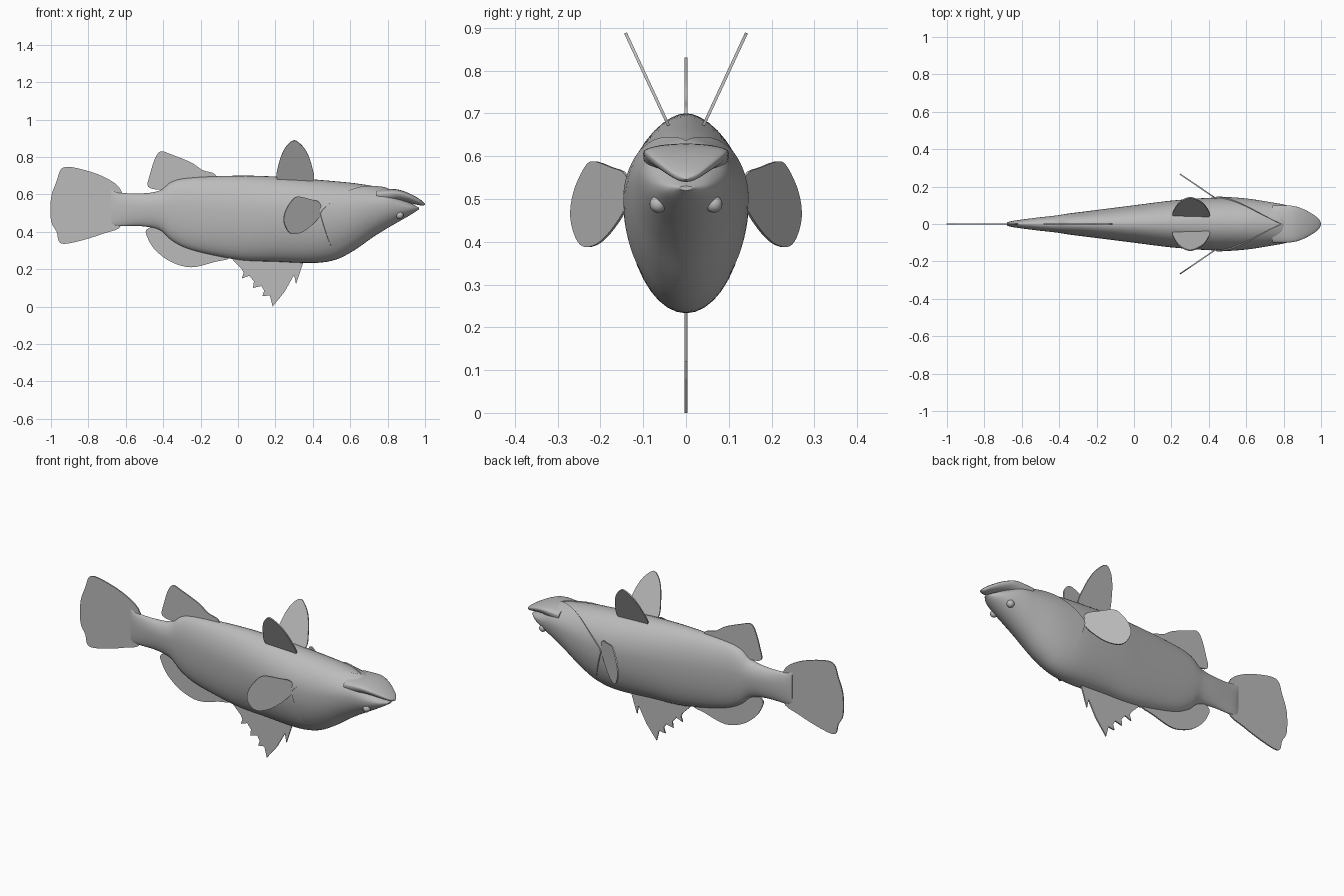
import bpy
import bmesh
from math import sin, cos, pi
from mathutils import Vector

if "Cube" in bpy.data.objects:
    bpy.data.objects.remove(bpy.data.objects["Cube"], do_unlink=True)

# One plain grey for the whole fish
grey = bpy.data.materials.new("plain grey")
grey.use_nodes = True
GREY_VALUE = (0.5, 0.5, 0.5, 1)
grey.diffuse_color = GREY_VALUE
grey.node_tree.nodes["Principled BSDF"].inputs["Base Color"].default_value = GREY_VALUE


def spline(points, steps, closed=False):
    """Catmull-Rom curve through tuples of any length."""
    count = len(points)
    result = []

    def pick(index):
        return points[index % count] if closed else points[max(0, min(count - 1, index))]

    for i in range(count if closed else count - 1):
        quad = [pick(i + k) for k in (-1, 0, 1, 2)]
        for s in range(steps):
            t = s / steps
            result.append(tuple(
                b + t / 2 * (c - a + t * (2 * a - 5 * b + 4 * c - d + t * (3 * (b - c) + d - a)))
                for a, b, c, d in zip(*quad)))
    if not closed:
        result.append(points[-1])
    return result


def make_object(name, bm, smooth=True):
    bmesh.ops.recalc_face_normals(bm, faces=bm.faces)
    mesh = bpy.data.meshes.new(name)
    bm.to_mesh(mesh)
    bm.free()
    obj = bpy.data.objects.new(name, mesh)
    bpy.context.collection.objects.link(obj)
    mesh.materials.append(grey)
    if smooth:
        bpy.ops.object.select_all(action='DESELECT')
        obj.select_set(True)
        bpy.context.view_layer.objects.active = obj
        bpy.ops.object.shade_smooth_by_angle(angle=pi / 4)
    return obj


def ring_point(station, angle, widest, scale=1.0):
    """Point on an egg-shaped section; angle 0 is the top."""
    x, top, bottom, width = station
    middle = bottom + widest * (top - bottom)
    height = (top - middle) if cos(angle) > 0 else (middle - bottom)
    return Vector((x, sin(angle) * width * scale, middle + cos(angle) * height * scale))


def bridge(bm, rows, closed):
    for a, b in zip(rows, rows[1:]):
        for j in range(len(a) if closed else len(a) - 1):
            k = (j + 1) % len(a)
            bm.faces.new((a[j], a[k], b[k], b[j]))


def loft(name, stations, widest, segments=40):
    bm = bmesh.new()
    rows = [[bm.verts.new(ring_point(s, 2 * pi * j / segments, widest)) for j in range(segments)]
            for s in stations]
    bridge(bm, rows, True)
    bm.faces.new(rows[0])
    bm.faces.new(rows[-1])
    return make_object(name, bm)


# Body: x, top, bottom, half width
WIDEST = 0.6
body_line = spline([
    (-.68, .63, .44, .008), (-.64, .61, .43, .018), (-.52, .605, .43, .034),
    (-.42, .62, .41, .045), (-.35, .67, .35, .056), (-.24, .69, .3, .07),
    (0, .7, .25, .1), (.2, .695, .24, .125), (.4, .68, .233, .14),
    (.52, .67, .25, .139), (.62, .66, .3, .132), (.72, .645, .37, .118),
    (.8, .63, .42, .104), (.87, .585, .46, .082), (.93, .55, .495, .052),
    (.968, .53, .52, .015)], 5)
loft("body", body_line, WIDEST)

# Projecting jaw over the open mouth
jaw_line = spline([
    (.74, .63, .52, .1), (.84, .628, .555, .098), (.9, .612, .555, .082),
    (.95, .588, .546, .056), (.985, .565, .54, .03), (1, .55, .545, .005)], 5)
loft("jaw", jaw_line, .75)


def station_at(x):
    for a, b in zip(body_line, body_line[1:]):
        if a[0] <= x <= b[0]:
            t = (x - a[0]) / (b[0] - a[0])
            return tuple(p + t * (q - p) for p, q in zip(a, b))
    return body_line[-1]


# Gill cover: raised shell with a V-shaped rear edge
def gill_cover():
    bm = bmesh.new()
    columns, depth, front = 60, 12, .83
    rows = []
    for i in range(columns + 1):
        angle = (2 * i / columns - 1) * pi * .8
        turn = abs(angle) / (pi / 2)
        rear = .44 + .35 * max(0, 1 - turn) ** 1.15 + .12 * max(0, turn - 1)
        fade = min(1, max(0, (1.6 - turn) * 2))
        row = [ring_point(station_at(rear - .004), angle, WIDEST, .98)]
        for k in range(depth + 1):
            u = k / depth
            lift = 1 + .04 * fade * (1 - u) - .012 * (1 - fade * (1 - u))
            row.append(ring_point(station_at(rear + u * (front - rear)), angle, WIDEST, lift))
        rows.append([bm.verts.new(p) for p in row])
    bridge(bm, rows, False)
    make_object("gill_cover", bm)


gill_cover()


# Fins: flat outlines in x and z, placed by a lean function
def fin(name, outline, lean=lambda x, z: 0, rounded=True, thickness=.007):
    points = spline(outline, 4, True) if rounded else outline
    bm = bmesh.new()
    bm.faces.new([bm.verts.new((x, lean(x, z), z)) for x, z in points])
    obj = make_object(name, bm, False)
    solid = obj.modifiers.new("thickness", 'SOLIDIFY')
    solid.thickness = thickness
    solid.offset = 0


fin("tail_fin", [
    (-.62, .61), (-.71, .69), (-.86, .74), (-.94, .74), (-.97, .67), (-1, .58),
    (-1, .46), (-.97, .4), (-.95, .34), (-.87, .345), (-.72, .39), (-.62, .44)])
fin("upper_rear_fin", [
    (-.48, .64), (-.47, .71), (-.44, .8), (-.41, .83), (-.36, .815), (-.25, .77),
    (-.19, .73), (-.13, .712), (-.13, .68), (-.3, .64), (-.4, .625)])
fin("lower_rear_fin", [
    (-.49, .41), (-.48, .36), (-.44, .3), (-.36, .24), (-.25, .21), (-.12, .24),
    (-.05, .26), (-.1, .32), (-.3, .39), (-.42, .43)])
fin("spiny_fin", [
    (-.03, .25), (.02, .2), (.03, .18), (.02, .15), (.06, .165), (.085, .135), (.08, .1),
    (.125, .11), (.14, .085), (.13, .055), (.17, .06), (.185, 0), (.25, .08),
    (.3, .17), (.31, .12), (.35, .24), (.33, .3), (.05, .3)], rounded=False)

pelvic = [(.21, .68), (.22, .77), (.25, .845), (.29, .885), (.32, .88),
          (.365, .83), (.395, .75), (.4, .67), (.3, .65)]
pectoral = [(.32, .588), (.38, .575), (.435, .555), (.44, .49), (.37, .415),
            (.31, .388), (.27, .4), (.245, .455), (.255, .515), (.29, .57)]

# Paired fins and eyes
for side, label in ((-1, "right"), (1, "left")):
    fin("pelvic_fin_" + label, pelvic, lambda x, z: side * (.04 + (z - .67) * .465))
    fin("pectoral_fin_" + label, pectoral, lambda x, z: side * (.135 + (.44 - x) * .68))
    bm = bmesh.new()
    bmesh.ops.create_uvsphere(bm, u_segments=20, v_segments=12, radius=.02)
    bmesh.ops.translate(bm, vec=(.865, side * .065, .488), verts=bm.verts)
    make_object("eye_" + label, bm)
